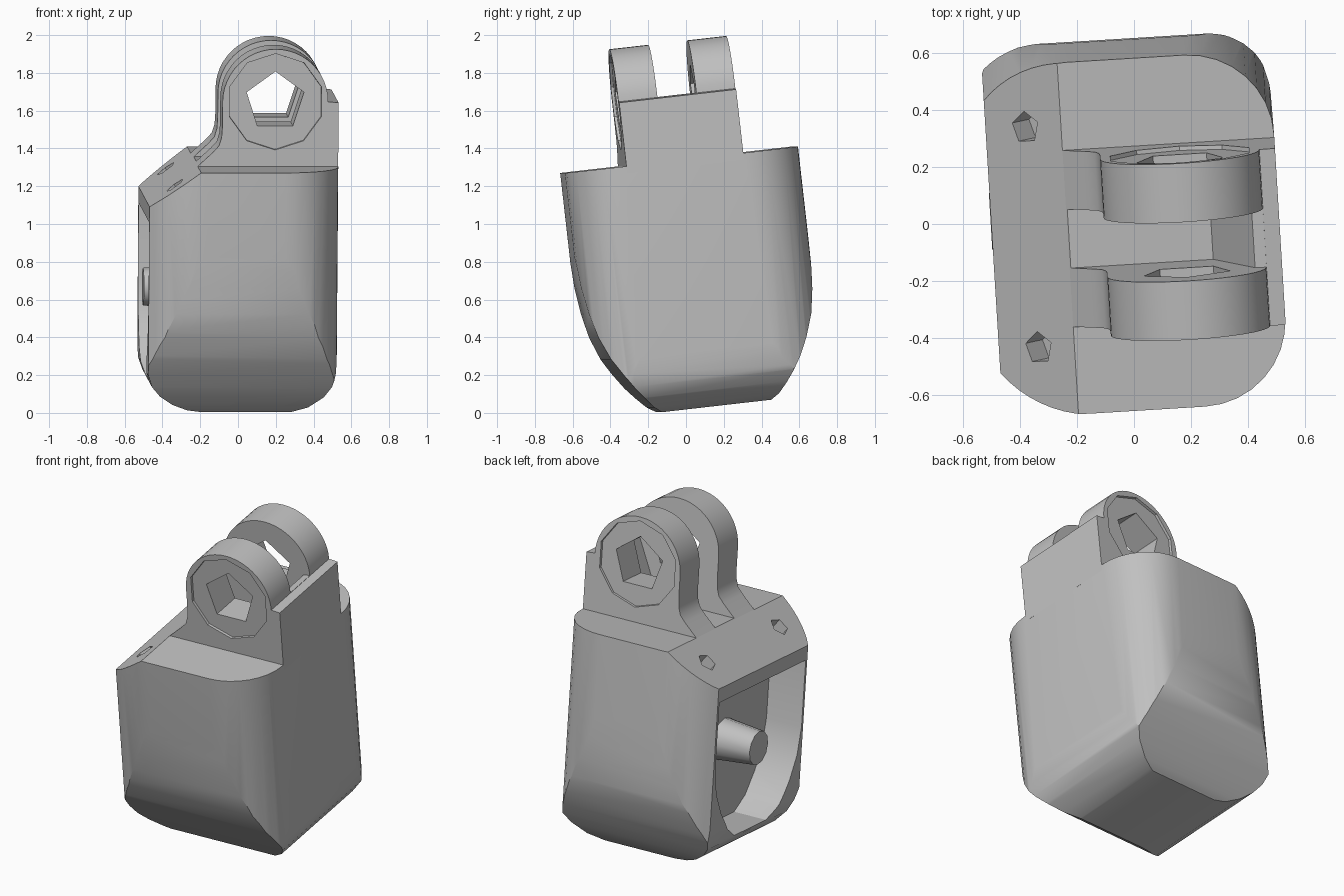
import bpy, bmesh, math
from mathutils import Matrix, Vector

cube = bpy.data.objects.get("Cube")
if cube:
    bpy.data.objects.remove(cube, do_unlink=True)

MID = 0.115        # depth centre of the housing before tilting
SHOULDER = 1.336   # height of the flat shoulders
SLOPE = 0.74       # rise of the sloped top edge
LEFT, RIGHT, HALF = -0.5, 0.51, 0.622
LUG_X, LUG_Z, LUG_R = 0.175, 1.68, 0.28
TILT = Matrix.Rotation(math.radians(3.5), 4, 'Z') @ Matrix.Rotation(math.radians(6.5), 4, 'X')

grey = bpy.data.materials.new("plain_grey")
grey.use_nodes = True
grey.diffuse_color = (0.53, 0.53, 0.53, 1)
grey.node_tree.nodes["Principled BSDF"].inputs["Base Color"].default_value = grey.diffuse_color


def make(name, bm):
    bmesh.ops.recalc_face_normals(bm, faces=bm.faces)
    mesh = bpy.data.meshes.new(name)
    bm.to_mesh(mesh)
    bm.free()
    mesh.materials.append(grey)
    obj = bpy.data.objects.new(name, mesh)
    bpy.context.collection.objects.link(obj)
    return obj


def loft(name, rings):
    """Skin two or more equal-length point rings and cap both ends."""
    bm = bmesh.new()
    loops = [[bm.verts.new(p) for p in ring] for ring in rings]
    n = len(loops[0])
    for a, b in zip(loops, loops[1:]):
        for i in range(n):
            j = (i + 1) % n
            bm.faces.new((a[i], a[j], b[j], b[i]))
    bm.faces.new(loops[0])
    bm.faces.new(loops[-1])
    return make(name, bm)


def extrude_x(name, profile, x1, x2):
    return loft(name, [[(x, MID + y, z) for y, z in profile] for x in (x1, x2)])


def extrude_y(name, profile, half):
    return loft(name, [[(x, MID + s * half, z) for x, z in profile] for s in (-1, 1)])


def extrude_z(name, profile, z1, z2):
    return loft(name, [[(x, MID + y, z) for x, y in profile] for z in (z1, z2)])


def prism(name, start, end, r1, r2, sides, turn=0):
    """Many-sided bar or cone between two points."""
    start, end = Vector(start), Vector(end)
    axis = (end - start).normalized()
    u = axis.cross(Vector((0, 1, 0)) if abs(axis.y) < 0.9 else Vector((1, 0, 0))).normalized()
    v = axis.cross(u)
    angles = [math.tau * i / sides + turn for i in range(sides)]
    return loft(name, [[c + (u * math.cos(a) + v * math.sin(a)) * r for a in angles]
                       for c, r in ((start, r1), (end, r2))])


def boolean(obj, tool, operation='DIFFERENCE'):
    mod = obj.modifiers.new("boolean", 'BOOLEAN')
    mod.operation, mod.solver, mod.object = operation, 'EXACT', tool
    bpy.context.view_layer.objects.active = obj
    bpy.ops.object.modifier_apply(modifier=mod.name)
    bpy.data.objects.remove(tool, do_unlink=True)


def corner(sx, sy):
    """Plan corner: full quarter round on the right, shallow arc on the left."""
    edge, span, ry = (RIGHT, math.pi / 2, 0.3) if sx > 0 else (LEFT, math.radians(50), 0.14)
    steps = range(8, -1, -1) if sx == sy else range(9)
    for i in steps:
        a = span * i / 8
        yield (edge - sx * 0.3 * (1 - math.sin(a) / math.sin(span)),
               sy * (HALF - ry * (1 - math.cos(a)) / (1 - math.cos(span))))


# Housing: front profile with rounded foot and sloped open-side top
housing = extrude_y("housing", [
    (-0.2, 0.02), (-0.28, 0.032), (-0.36, 0.065), (-0.43, 0.115), (-0.475, 0.17), (-0.495, 0.23),
    (LEFT, 0.3), (LEFT, SHOULDER - 0.265 * SLOPE), (-0.235, SHOULDER), (RIGHT, SHOULDER),
    (0.507, 0.32), (0.5, 0.24), (0.48, 0.17), (0.44, 0.11), (0.36, 0.05), (0.27, 0.02)], 1)

# Shape it by its plan with rounded corners
plan = [p for s in ((1, 1), (-1, 1), (-1, -1), (1, -1)) for p in corner(*s)]
boolean(housing, extrude_z("plan_tool", plan, -0.5, 2), 'INTERSECT')

# Shape it by its side profile, narrowing towards the foot
back = [(0.31, 0), (0.335, 0.027), (0.365, 0.05), (0.405, 0.1), (0.447, 0.16), (0.497, 0.24),
        (0.54, 0.33), (0.583, 0.45), (0.607, 0.58), (0.619, 0.72), (0.623, 0.9), (0.623, 1.5)]
front = [(0.23, 0), (0.26, 0.022), (0.3, 0.05), (0.345, 0.1), (0.395, 0.16), (0.45, 0.24),
         (0.505, 0.33), (0.555, 0.45), (0.588, 0.58), (0.61, 0.72), (0.623, 0.9), (0.623, 1.5)]
side = back + [(-y, z) for y, z in reversed(front)]
boolean(housing, extrude_x("side_tool", side, -1, 1), 'INTERSECT')

# Side cavity
half_shape = [(0.465, 1.055), (0.465, 0.66), (0.435, 0.5), (0.37, 0.37), (0.28, 0.25), (0.17, 0.18)]
opening = half_shape + [(-y, z) for y, z in reversed(half_shape)]
boolean(housing, extrude_x("cavity_tool", opening, -0.7, -0.27))

# Screw holes in the slope
normal = Vector((-SLOPE, 0, 1)).normalized()
for s in (-1, 1):
    spot = Vector((-0.36, MID + s * 0.39, SHOULDER - 0.125 * SLOPE))
    boolean(housing, prism("screw_tool", spot + normal * 0.1, spot - normal * 0.1, 0.058, 0.058, 5, 0.9))

# Peg inside the cavity
peg = prism("peg", (-0.25, MID, 0.66), (-0.502, MID, 0.66), 0.125, 0.1, 12)

# Hinge block: slope, fillet, round lug top and side tab in one profile
arc = [(LUG_X - LUG_R * math.cos(math.pi * i / 24), LUG_Z + LUG_R * math.sin(math.pi * i / 24))
       for i in range(25)]
lug_left = LUG_X - LUG_R
hinge = extrude_y("hinge_lugs", [
    (-0.2, 1.3), (-0.235, SHOULDER), (lug_left - 0.05, 1.41), (lug_left - 0.018, 1.445),
    (lug_left - 0.004, 1.49), (lug_left, 1.55)] + arc + [(RIGHT, 1.675), (RIGHT, 1.3)], 0.312)

# Slot between the lugs, with a slanted wall up to the tab
boolean(hinge, extrude_y("slot_tool", [(-0.4, 1.34), (0.27, 1.34), (0.415, 1.677), (0.6, 1.7),
                                       (0.6, 2.1), (-0.4, 2.1)], 0.104))

# Pin hole and shallow round recess on each outer face
boolean(hinge, prism("pin_tool", (LUG_X, -1, LUG_Z), (LUG_X, 1, LUG_Z), 0.16, 0.16, 5, math.pi))
for s in (-1, 1):
    boolean(hinge, prism("recess_tool", (LUG_X, MID + s * 0.4, LUG_Z),
                         (LUG_X, MID + s * 0.297, LUG_Z), 0.265, 0.255, 10))

# Shade and tilt every part into its resting pose
for obj in (housing, peg, hinge):
    obj.data.transform(TILT)
    bpy.ops.object.select_all(action='DESELECT')
    obj.select_set(True)
    bpy.context.view_layer.objects.active = obj
    bpy.ops.object.shade_smooth_by_angle(angle=math.radians(30))
